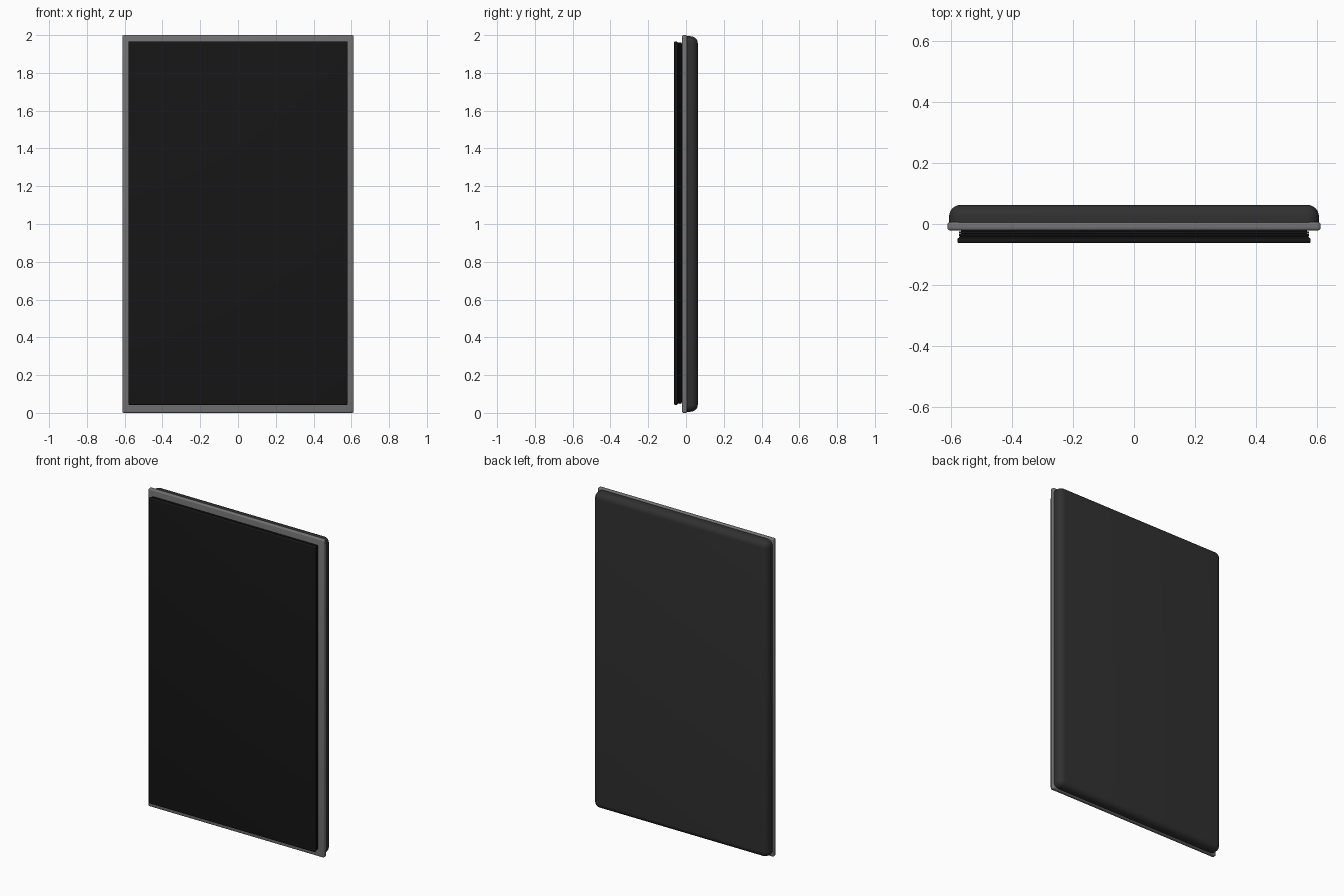
import bpy, bmesh, math

if "Cube" in bpy.data.objects:
    bpy.data.objects.remove(bpy.data.objects["Cube"])


def paint(obj, name, value):
    mat = bpy.data.materials.get(name) or bpy.data.materials.new(name)
    mat.diffuse_color = (value, value, value, 1)
    mat.use_nodes = True
    mat.node_tree.nodes["Principled BSDF"].inputs["Base Color"].default_value = mat.diffuse_color
    obj.data.materials.append(mat)


def slab(name, half_x, z0, z1, y0, y1, radius, segs, mat, value, back_only=False):
    """Box with rounded edges; back_only leaves the edges of the -y face sharp."""
    bm = bmesh.new()
    bmesh.ops.create_cube(bm, size=1)
    for v in bm.verts:
        v.co = (v.co.x * 2 * half_x,
                (y0 + y1) / 2 + v.co.y * (y1 - y0),
                (z0 + z1) / 2 + v.co.z * (z1 - z0))
    mid = (y0 + y1) / 2
    edges = [e for e in bm.edges
             if not (back_only and all(v.co.y < mid for v in e.verts))]
    bmesh.ops.bevel(bm, geom=edges, offset=radius, offset_type='OFFSET',
                    segments=segs, profile=0.5, affect='EDGES')
    bmesh.ops.recalc_face_normals(bm, faces=bm.faces)
    mesh = bpy.data.meshes.new(name)
    bm.to_mesh(mesh)
    bm.free()
    obj = bpy.data.objects.new(name, mesh)
    bpy.context.collection.objects.link(obj)
    paint(obj, mat, value)
    bpy.ops.object.select_all(action='DESELECT')
    obj.select_set(True)
    bpy.context.view_layer.objects.active = obj
    bpy.ops.object.shade_smooth_by_angle(angle=math.radians(35))
    return obj


# Outer shell, rounded towards the back
slab("back_shell", 0.607, 0.006, 1.994, 0.004, 0.0625, 0.038, 8,
     "dark_shell", 0.03, back_only=True)

# Thin grey plate showing as a border around the front
slab("border_plate", 0.612, 0.0, 2.0, -0.021, 0.006, 0.008, 4, "mid_grey", 0.17)

# Flexible seal: core, stacked ribs and a wider front pad
slab("seal_core", 0.568, 0.055, 1.956, -0.05, -0.015, 0.002, 1, "black_seal", 0.008)
for i in range(3):
    y = -0.028 - i * 0.008
    slab(f"seal_rib_{i + 1}", 0.575, 0.048, 1.962, y - 0.0038, y + 0.0038,
         0.0035, 3, "black_seal", 0.008)
slab("front_pad", 0.580, 0.042, 1.967, -0.0625, -0.045, 0.006, 4,
     "black_seal", 0.008)
